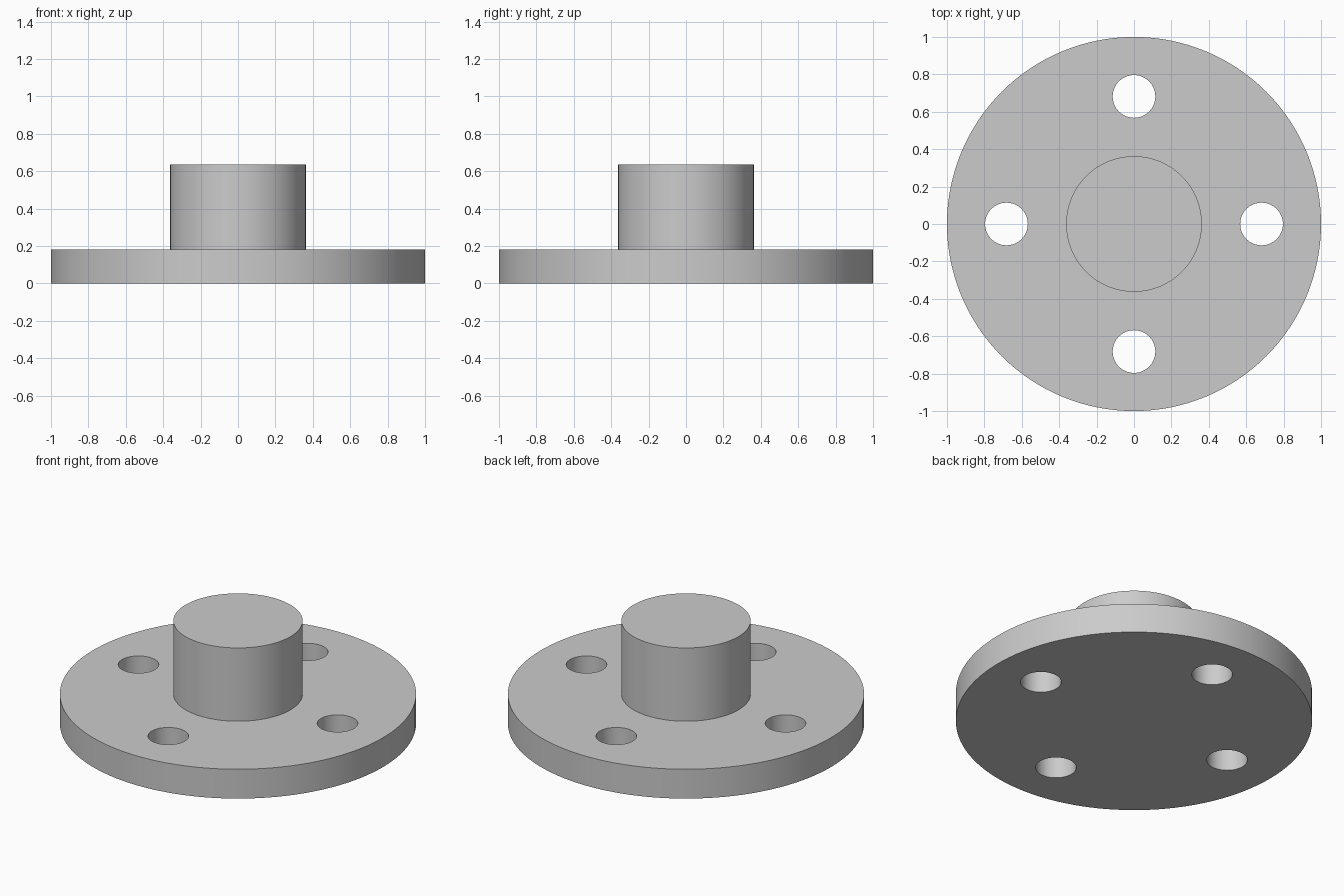
import bpy
import bmesh
from math import cos, sin, pi, radians
from mathutils import Matrix, Vector

if "Cube" in bpy.data.objects:
    bpy.data.objects.remove(bpy.data.objects["Cube"], do_unlink=True)

SEGMENTS = 128
FLANGE_R, FLANGE_H = 1.0, 0.182
HUB_R, HUB_TOP = 0.3625, 0.636
HOLE_R, BOLT_CIRCLE_R, HOLE_COUNT = 0.114, 0.682, 4

# Plain grey metal
GREY = (0.6, 0.6, 0.6, 1.0)
metal = bpy.data.materials.new("grey_metal")
metal.use_nodes = True
metal.diffuse_color = GREY
metal.node_tree.nodes["Principled BSDF"].inputs["Base Color"].default_value = GREY


def add_object(name, bm):
    bmesh.ops.recalc_face_normals(bm, faces=bm.faces)
    mesh = bpy.data.meshes.new(name)
    bm.to_mesh(mesh)
    bm.free()
    mesh.materials.append(metal)
    obj = bpy.data.objects.new(name, mesh)
    bpy.context.collection.objects.link(obj)
    return obj


# Flange and solid hub, turned as one piece from a stepped profile
bm = bmesh.new()
profile = [(0, 0), (FLANGE_R, 0), (FLANGE_R, FLANGE_H),
           (HUB_R, FLANGE_H), (HUB_R, HUB_TOP), (0, HUB_TOP)]
points = [bm.verts.new((r, 0, z)) for r, z in profile]
edges = [bm.edges.new(pair) for pair in zip(points, points[1:])]
bmesh.ops.spin(bm, geom=points + edges, cent=(0, 0, 0), axis=(0, 0, 1),
               angle=2 * pi, steps=SEGMENTS, use_merge=True)
bmesh.ops.remove_doubles(bm, verts=bm.verts, dist=1e-4)
bmesh.ops.dissolve_limit(bm, angle_limit=radians(0.5), verts=bm.verts, edges=bm.edges)
body = add_object("flanged_hub", bm)

# Cutters for the bolt holes, spaced evenly around the flange
bm = bmesh.new()
for i in range(HOLE_COUNT):
    a = 2 * pi * i / HOLE_COUNT
    centre = Vector((cos(a), sin(a), 0)) * BOLT_CIRCLE_R
    centre.z = FLANGE_H / 2
    bmesh.ops.create_cone(bm, cap_ends=True, segments=64, radius1=HOLE_R,
                          radius2=HOLE_R, depth=FLANGE_H * 2,
                          matrix=Matrix.Translation(centre))
cutter = add_object("bolt_hole_cutter", bm)
cutter.hide_render = True

# Drill the holes, then discard the cutter
bpy.ops.object.select_all(action="DESELECT")
bpy.context.view_layer.objects.active = body
body.select_set(True)
drill = body.modifiers.new("bolt_holes", "BOOLEAN")
drill.operation = "DIFFERENCE"
drill.solver = "EXACT"
drill.object = cutter
bpy.ops.object.modifier_apply(modifier=drill.name)
bpy.data.objects.remove(cutter, do_unlink=True)

# Smooth round walls with crisp rims
bpy.ops.object.shade_smooth_by_angle(angle=radians(30))
